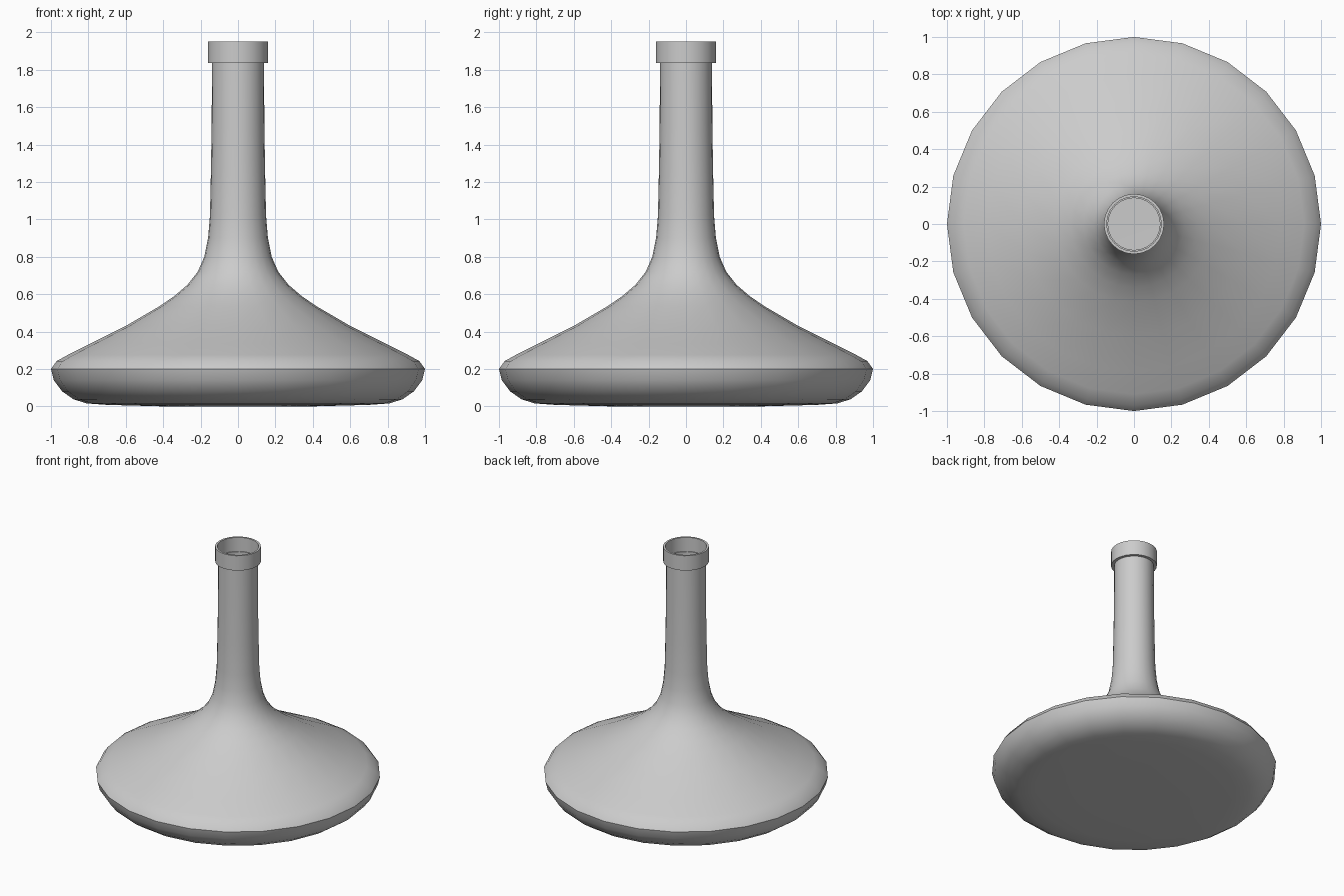
import bpy
import bmesh
import math

SIDES = 24

cube = bpy.data.objects.get("Cube")
if cube:
    bpy.data.objects.remove(cube, do_unlink=True)

grey = bpy.data.materials.new("light grey")
grey.use_nodes = True
colour = (0.6, 0.6, 0.6, 1)
grey.diffuse_color = colour
grey.node_tree.nodes["Principled BSDF"].inputs["Base Color"].default_value = colour


def lathe(name, profile, closed=False):
    """Spin a (radius, height) profile around the z axis."""
    bm = bmesh.new()
    verts = [bm.verts.new((r, 0, z)) for r, z in profile]
    pairs = list(zip(verts, verts[1:]))
    if closed:
        pairs.append((verts[-1], verts[0]))
    edges = [bm.edges.new(p) for p in pairs]
    bmesh.ops.spin(bm, geom=verts + edges, cent=(0, 0, 0), axis=(0, 0, 1),
                   angle=math.tau, steps=SIDES, use_merge=True)
    bmesh.ops.remove_doubles(bm, verts=bm.verts, dist=0.0005)
    bmesh.ops.recalc_face_normals(bm, faces=bm.faces)
    mesh = bpy.data.meshes.new(name)
    bm.to_mesh(mesh)
    bm.free()
    mesh.materials.append(grey)
    obj = bpy.data.objects.new(name, mesh)
    bpy.context.collection.objects.link(obj)
    bpy.ops.object.select_all(action='DESELECT')
    obj.select_set(True)
    bpy.context.view_layer.objects.active = obj
    bpy.ops.object.shade_smooth_by_angle(angle=math.radians(40))
    return obj


# Wide flask body flowing up into the open neck
flask = [(0, 0), (0.4, 0), (0.7, 0.008), (0.81, 0.016), (0.88, 0.038),
         (0.94, 0.08), (0.985, 0.14), (1, 0.2), (0.97, 0.242), (0.91, 0.275),
         (0.79, 0.335), (0.6, 0.43), (0.42, 0.535), (0.34, 0.59),
         (0.27, 0.65), (0.215, 0.72), (0.18, 0.8), (0.16, 0.9),
         (0.15, 1.02), (0.145, 1.25), (0.141, 1.5), (0.139, 1.84)]
lathe("flask_body", flask)

# Raised collar around the mouth
collar = [(0.139, 1.835), (0.161, 1.835), (0.161, 1.95),
          (0.146, 1.95), (0.146, 1.842), (0.139, 1.842)]
lathe("mouth_collar", collar, closed=True)
